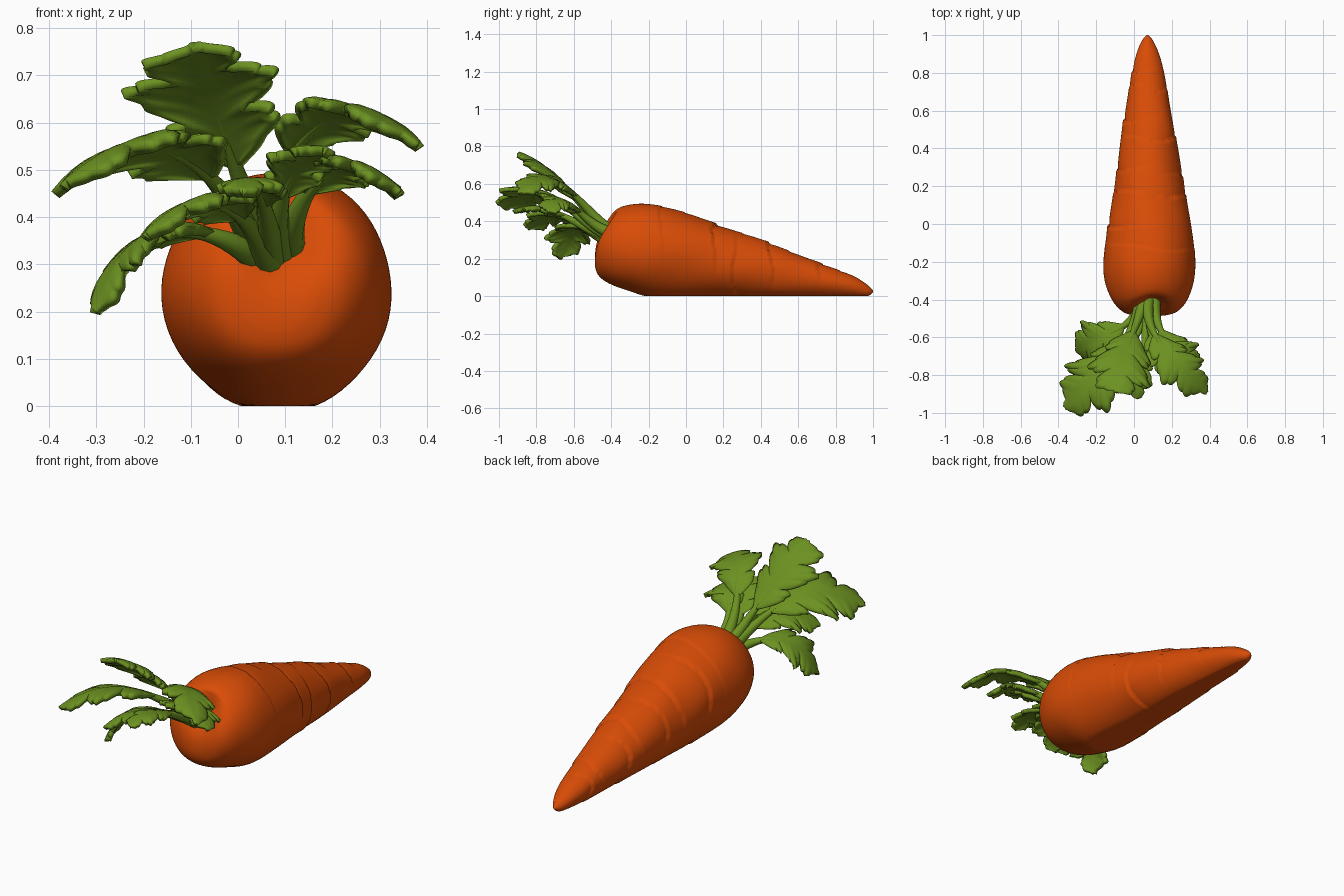
import bpy, bmesh, math
from mathutils import Vector
from mathutils.geometry import interpolate_bezier

cube = bpy.data.objects.get("Cube")
if cube:
    bpy.data.objects.remove(cube)


def material(name, rgb):
    m = bpy.data.materials.new(name)
    m.use_nodes = True
    m.diffuse_color = (*rgb, 1)
    m.node_tree.nodes["Principled BSDF"].inputs["Base Color"].default_value = (*rgb, 1)
    return m


ORANGE = material("root orange", (0.69, 0.072, 0.002))
GREEN = material("leaf green", (0.15, 0.285, 0.015))


def finish(bm, name, mat):
    bmesh.ops.recalc_face_normals(bm, faces=bm.faces)
    mesh = bpy.data.meshes.new(name)
    bm.to_mesh(mesh)
    bm.free()
    mesh.materials.append(mat)
    for p in mesh.polygons:
        p.use_smooth = True
    obj = bpy.data.objects.new(name, mesh)
    bpy.context.collection.objects.link(obj)
    return obj


def skin(bm, rows, closed):
    """Quads between neighbouring rows of vertices."""
    for a, b in zip(rows, rows[1:]):
        n = len(a)
        for j in range(n if closed else n - 1):
            k = (j + 1) % n
            bm.faces.new((a[j], a[k], b[k], b[j]))


# Root profile: y, half width, top z, bottom z
PROFILE = [Vector(p) for p in (
    (-0.49, 0.02, 0.27, 0.23), (-0.485, 0.09, 0.33, 0.15), (-0.46, 0.15, 0.39, 0.10),
    (-0.40, 0.20, 0.455, 0.06), (-0.30, 0.236, 0.488, 0.025), (-0.18, 0.242, 0.49, -0.006),
    (0.0, 0.218, 0.445, -0.012), (0.2, 0.184, 0.37, -0.012), (0.4, 0.154, 0.3, -0.01),
    (0.6, 0.12, 0.222, -0.01), (0.8, 0.085, 0.145, -0.007), (0.9, 0.06, 0.105, -0.004),
    (0.97, 0.03, 0.06, 0.0), (1.0, 0.004, 0.03, 0.02))]

# Growth creases: y, angle they face, depth
CREASES = [(-0.12, 1.4, 0.012), (0.0, 3.0, 0.03), (0.16, 1.5, 0.045), (0.27, 5.8, 0.03),
           (0.3, 2.8, 0.03), (0.46, 1.2, 0.05), (0.56, 2.9, 0.05), (0.72, 1.6, 0.06),
           (0.82, 2.8, 0.06)]


def profile_at(u):
    i = min(int(u), len(PROFILE) - 2)
    t = u - i
    p1, p2 = PROFILE[i], PROFILE[i + 1]
    p0, p3 = PROFILE[max(i - 1, 0)], PROFILE[min(i + 2, len(PROFILE) - 1)]
    return 0.5 * (2 * p1 + (p2 - p0) * t + (2 * p0 - 5 * p1 + 4 * p2 - p3) * t ** 2
                  + (3 * p1 - p0 - 3 * p2 + p3) * t ** 3)


def build_root():
    bm = bmesh.new()
    rows, sides, steps = [], 72, 20
    for r in range((len(PROFILE) - 1) * steps + 1):
        y, w, top, bottom = profile_at(r / steps)
        fade = max(0, min(1, (-0.28 - y) / 0.14))
        row = []
        for j in range(sides):
            a = math.tau * j / sides
            # gentle lumps
            scale = 1 + 0.008 * math.sin(3 * a + 9 * y) + 0.006 * math.sin(5 * a - 14 * y)
            for cy, facing, depth in CREASES:
                d = y - cy - 0.016 * math.sin(a + 3 * facing) - 0.01 * math.sin(3 * a + facing)
                mask = max(0, math.cos(a - facing) + 0.4)
                # swollen shoulder that drops sharply into the crease
                scale += mask * depth * (0.5 * math.exp(d / 0.06) if d < 0
                                         else -0.8 * math.exp(-d / 0.025))
            x = 0.083 - 0.012 * max(0, y) + w * scale * math.cos(a)
            z = (top + bottom) / 2 + (top - bottom) / 2 * scale * math.sin(a)
            # sunken crown around the stems
            dip = math.exp(-((x - 0.1) / 0.08) ** 2 - ((z - 0.37) / 0.09) ** 2)
            row.append(bm.verts.new((x, y + 0.08 * dip * fade, max(z, 0))))
        rows.append(row)
    skin(bm, rows, True)
    bm.faces.new(rows[0])
    bm.faces.new(rows[-1])
    finish(bm, "carrot_root", ORANGE)


def build_stem(name, pts, start):
    """Tapered stalk that carries on as the midrib."""
    bm = bmesh.new()
    rows, n = [], len(pts) - 1
    for i, p in enumerate(pts):
        t = i / n
        tan = (pts[min(i + 1, n)] - pts[max(i - 1, 0)]).normalized()
        side = tan.cross(Vector((0, 0, 1))).normalized()
        up = side.cross(tan)
        rad = 0.036 - 0.02 * min(1, t / start) - 0.012 * max(0, (t - start) / (1 - start))
        rows.append([bm.verts.new(p + rad * (side * math.cos(a) + up * math.sin(a)))
                     for a in (math.tau * k / 10 for k in range(10))])
    skin(bm, rows, True)
    bm.faces.new(rows[0])
    bm.faces.new(rows[-1])
    finish(bm, name, GREEN)


def build_leaf(name, path, start, width, lobes, roll=0):
    pts = interpolate_bezier(*[Vector(p) for p in path], 121)
    build_stem(name + "_stem", pts[::6], start)
    # Lobed blade, its edges swept towards the tip
    bm = bmesh.new()
    rows, first = [], int(start * 120)
    for i in range(first, 121):
        t = (i - first) / (120 - first)
        tan = (pts[min(i + 1, 120)] - pts[i - 1]).normalized()
        side = tan.cross(Vector((0, 0, 1))).normalized()
        up = side.cross(tan)
        side, up = (side * math.cos(roll) + up * math.sin(roll),
                    up * math.cos(roll) - side * math.sin(roll))
        envelope = max(0.02, math.sin(math.pi * min(1, t ** 0.8))) ** 0.7
        row = []
        for k in range(-5, 6):
            s = k / 5
            phase = math.pi * (lobes * t + (0.3 if s > 0 else 0))
            # broad lobes with small teeth on them
            w = width * envelope * (0.48 + 0.5 * abs(math.sin(phase))
                                    + 0.14 * abs(math.sin(3 * phase)))
            row.append(bm.verts.new(pts[i] + side * s * w + tan * 0.65 * w * abs(s)
                                    + up * w * (0.15 * abs(s) - 0.4 * s * s)))
        rows.append(row)
    skin(bm, rows, False)
    blade = finish(bm, name + "_blade", GREEN)
    thick = blade.modifiers.new("thickness", "SOLIDIFY")
    thick.thickness = 0.022
    thick.offset = 0


build_root()

# Leaves: stalk and midrib path, blade start, half width, lobes, roll
build_leaf("top_leaf", ((0.06, -0.38, 0.33), (0.02, -0.55, 0.42), (-0.06, -0.66, 0.67),
                        (-0.09, -0.89, 0.76)), 0.42, 0.155, 2.8, -0.1)
build_leaf("right_leaf", ((0.04, -0.39, 0.33), (0.0, -0.62, 0.42), (-0.14, -0.74, 0.68),
                          (-0.36, -0.97, 0.47)), 0.4, 0.16, 2.9, -0.3)
build_leaf("lower_right_leaf", ((0.05, -0.39, 0.30), (0.01, -0.58, 0.35),
                                (-0.22, -0.59, 0.47), (-0.30, -0.67, 0.20)),
           0.38, 0.115, 2.8, -0.2)
build_leaf("lower_middle_leaf", ((0.07, -0.39, 0.28), (0.05, -0.58, 0.37),
                                 (-0.04, -0.70, 0.52), (-0.19, -0.84, 0.36)),
           0.4, 0.1, 2.8, -0.3)
build_leaf("front_leaf", ((0.07, -0.39, 0.30), (0.07, -0.60, 0.38), (0.04, -0.75, 0.53),
                          (0.01, -0.92, 0.45)), 0.45, 0.065, 2.7)
build_leaf("upper_left_leaf", ((0.08, -0.38, 0.33), (0.04, -0.57, 0.46), (0.17, -0.68, 0.76),
                               (0.38, -0.89, 0.55)), 0.42, 0.115, 2.9, 0.3)
build_leaf("left_leaf", ((0.11, -0.38, 0.33), (0.10, -0.57, 0.38), (0.18, -0.64, 0.61),
                         (0.34, -0.74, 0.45)), 0.42, 0.095, 2.8, 0.3)
build_leaf("small_left_leaf", ((0.09, -0.38, 0.31), (0.07, -0.58, 0.38), (0.10, -0.66, 0.54),
                               (0.18, -0.78, 0.54)), 0.45, 0.07, 2.7, 0.2)
